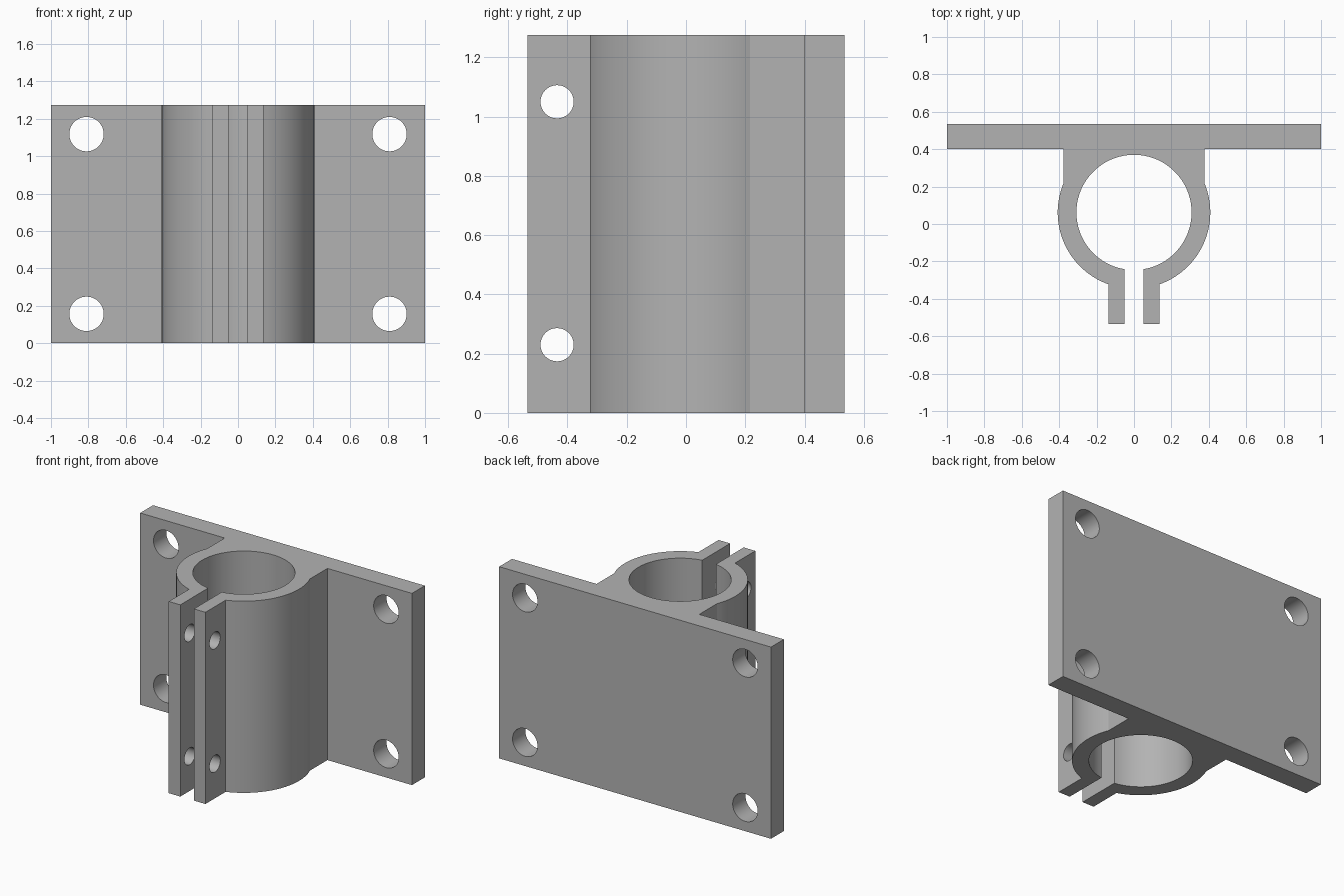
import bpy, bmesh
from math import sin, cos, asin, acos, pi, radians
from mathutils import Matrix, Vector

if "Cube" in bpy.data.objects:
    bpy.data.objects.remove(bpy.data.objects["Cube"])

HEIGHT = 1.275
DEPTH = 0.535                       # half depth of the whole bracket
CENTRE_Y = 0.062                    # axis of the clamp bore
R_OUT, R_IN = 0.408, 0.308
SLOT, EAR = 0.05, 0.135             # inner and outer x of the clamp ears
BLOCK, PLATE_Y = 0.378, 0.40        # web half width, plate front face


def arc(radius, start, end, steps):
    angles = [start + (end - start) * i / steps for i in range(steps + 1)]
    return [(radius * cos(a), CENTRE_Y + radius * sin(a)) for a in angles]


def finish(bm, name):
    mesh = bpy.data.meshes.new(name)
    bm.to_mesh(mesh)
    bm.free()
    obj = bpy.data.objects.new(name, mesh)
    bpy.context.collection.objects.link(obj)
    return obj


def drill(name, radius, axis, points):
    """Cylinders along one axis, joined into a single cutter."""
    bm = bmesh.new()
    turn = Vector((0, 0, 1)).rotation_difference(Vector(axis)).to_matrix().to_4x4()
    for p in points:
        bmesh.ops.create_cone(bm, cap_ends=True, segments=48, radius1=radius,
                              radius2=radius, depth=0.6,
                              matrix=Matrix.Translation(p) @ turn)
    obj = finish(bm, name)
    obj.hide_render = True
    return obj


# Bracket outline: ear, ring, web and plate on one side, mirrored, then the bore
side = [(SLOT, -DEPTH), (EAR, -DEPTH)]
side += arc(R_OUT, asin(EAR / R_OUT) - pi / 2, acos(BLOCK / R_OUT), 28)
side += [(BLOCK, PLATE_Y), (1, PLATE_Y), (1, DEPTH)]
gap = asin(SLOT / R_IN)
outline = side + [(-x, y) for x, y in reversed(side)]
outline += arc(R_IN, 1.5 * pi - gap, gap - pi / 2, 72)

bm = bmesh.new()
base = bm.faces.new([bm.verts.new((x, y, 0)) for x, y in outline])
top = bmesh.ops.extrude_face_region(bm, geom=[base])["geom"]
bmesh.ops.translate(bm, vec=(0, 0, HEIGHT),
                    verts=[v for v in top if isinstance(v, bmesh.types.BMVert)])
bmesh.ops.recalc_face_normals(bm, faces=bm.faces)
bracket = finish(bm, "clamp_bracket")

# Mounting holes through the plate, bolt holes through the ears
cutters = [
    drill("plate_hole_cutter", 0.092, (0, 1, 0),
          [(x, DEPTH, z) for x in (-0.81, 0.81) for z in (0.157, HEIGHT - 0.157)]),
    drill("ear_hole_cutter", 0.056, (1, 0, 0),
          [(0, -0.435, z) for z in (0.23, HEIGHT - 0.225)]),
]

bpy.ops.object.select_all(action="DESELECT")
bpy.context.view_layer.objects.active = bracket
bracket.select_set(True)
for cutter in cutters:
    mod = bracket.modifiers.new(cutter.name, "BOOLEAN")
    mod.operation, mod.solver, mod.object = "DIFFERENCE", "EXACT", cutter
    bpy.ops.object.modifier_apply(modifier=mod.name)
    bpy.data.objects.remove(cutter)
bpy.ops.object.shade_smooth_by_angle(angle=radians(15))

# Plain grey metal
grey = bpy.data.materials.new("plain_grey")
grey.use_nodes = True
colour = (0.45, 0.45, 0.45, 1)
grey.diffuse_color = colour
grey.node_tree.nodes["Principled BSDF"].inputs["Base Color"].default_value = colour
bracket.data.materials.clear()
bracket.data.materials.append(grey)
